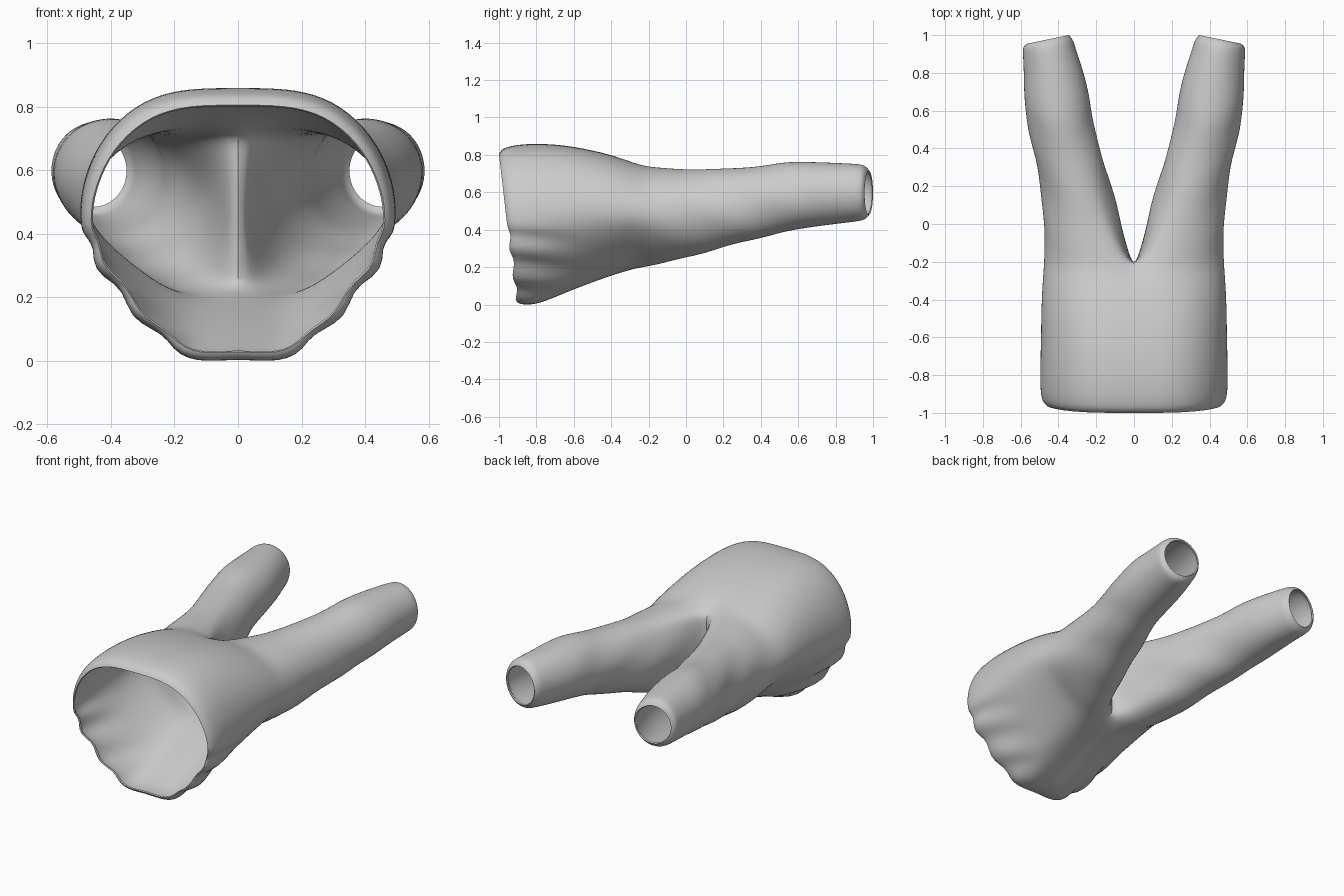
import bpy, bmesh, math

if "Cube" in bpy.data.objects:
    bpy.data.objects.remove(bpy.data.objects["Cube"])

# Normalised half cross-section of the body, top centre round to bottom centre
BODY = [(0, 1), (.2, 1), (.42, .99), (.65, .94), (.86, .82), (.97, .68), (1.01, .56),
        (.99, .44), (.87, .31), (.67, .17), (.47, .05), (.27, -.01), (0, 0.01)]
N = len(BODY)
SEAM = [(0, k / 6) for k in range(1, 6)]          # inner edge where the legs part
ROUND = []
for i in range(18):
    a = math.radians(120 - 20 * i)
    ROUND.append((.5 + .51 * math.cos(a), .5 + .51 * math.sin(a)))

# y, top z, bottom z, outer x, slant of the ring towards the bottom
TRUNK = [(-1.0, .805, .025, .462, .09), (-.985, .83, .008, .478, .085),
         (-.95, .845, -.002, .492, .08), (-.85, .862, .0, .498, .06),
         (-.65, .855, .07, .492, .02), (-.45, .814, .138, .49, 0), (-.32, .775, .18, .484, 0)]
# y, top z, bottom z, inner x, outer x, roundness, slant towards the outside
LEG = [(-.235, .745, .195, 0, .477, 0, 0), (-.13, .73, .215, .037, .472, .45, 0),
       (.1, .722, .275, .09, .48, .85, 0), (.3, .725, .335, .15, .51, 1, 0),
       (.5, .76, .382, .215, .56, 1, 0), (.65, .763, .413, .23, .582, 1, 0),
       (.8, .757, .43, .265, .582, 1, .01), (.93, .752, .445, .31, .588, 1, .03),
       (.975, .745, .452, .322, .588, 1, .035), (1.0, .715, .48, .345, .565, 1, .045)]

bm = bmesh.new()


def bridge(a, b, closed):
    n = len(a)
    for i in range(n if closed else n - 1):
        j = (i + 1) % n
        bm.faces.new((a[i], a[j], b[j], b[i]))


# Trunk half-rings
trunk = [[bm.verts.new((u * out, y + s * (1 - v), bot + (top - bot) * v)) for u, v in BODY]
         for y, top, bot, out, s in TRUNK]
# Leg rings, morphing from the body section to a round tube
legs = []
for y, top, bot, inn, out, t, s in LEG:
    ring = []
    for (u0, v0), (u1, v1) in zip(BODY + SEAM, ROUND):
        u, v = u0 + (u1 - u0) * t, v0 + (v1 - v0) * t
        ring.append(bm.verts.new((inn + (out - inn) * u, y - s * u, bot + (top - bot) * v)))
    legs.append(ring)
legs[0][0].co.z -= .035      # valley between the legs
legs[0][N - 1].co.z += .02
for a, b in zip(trunk, trunk[1:]):
    bridge(a, b, False)
bridge(trunk[-1], legs[0][:N], False)
for a, b in zip(legs, legs[1:]):
    bridge(a, b, True)
bmesh.ops.recalc_face_normals(bm, faces=bm.faces)

me = bpy.data.meshes.new("trousers")
bm.to_mesh(me)
bm.free()
ob = bpy.data.objects.new("trousers", me)
bpy.context.collection.objects.link(ob)
bpy.context.view_layer.objects.active = ob
ob.select_set(True)

# Mirror, then smooth the surface
m = ob.modifiers.new("mirror", 'MIRROR')
m.use_clip = True
m.merge_threshold = .002
s = ob.modifiers.new("smooth", 'SUBSURF')
s.levels = s.render_levels = 2
for name in ("mirror", "smooth"):
    bpy.ops.object.modifier_apply(modifier=name)

# Cloth folds: shallow pleats low on the trunk sides and faint creases on the legs
normals = [v.normal.copy() for v in me.vertices]
for v, n in zip(me.vertices, normals):
    x, y, z = v.co
    pleat = max(0, min(1, (-.55 - y) / .25)) * max(0, min(1, (.44 - z) / .08))
    pleat *= max(0, min(1, (abs(x) - .13) / .1))
    d = .01 * pleat * (math.sin(z * 42 + y * 5) - .7)
    crease = max(0, min(1, (y + .2) / .2)) * max(0, min(1, (.7 - y) / .2))
    d += .0025 * crease * math.sin(y * 14 + z * 24)
    v.co += n * d

# Thin cloth wall
w = ob.modifiers.new("cloth", 'SOLIDIFY')
w.thickness = .008
w.offset = -1
bpy.ops.object.modifier_apply(modifier="cloth")
bpy.ops.object.shade_smooth_by_angle(angle=math.radians(35))
